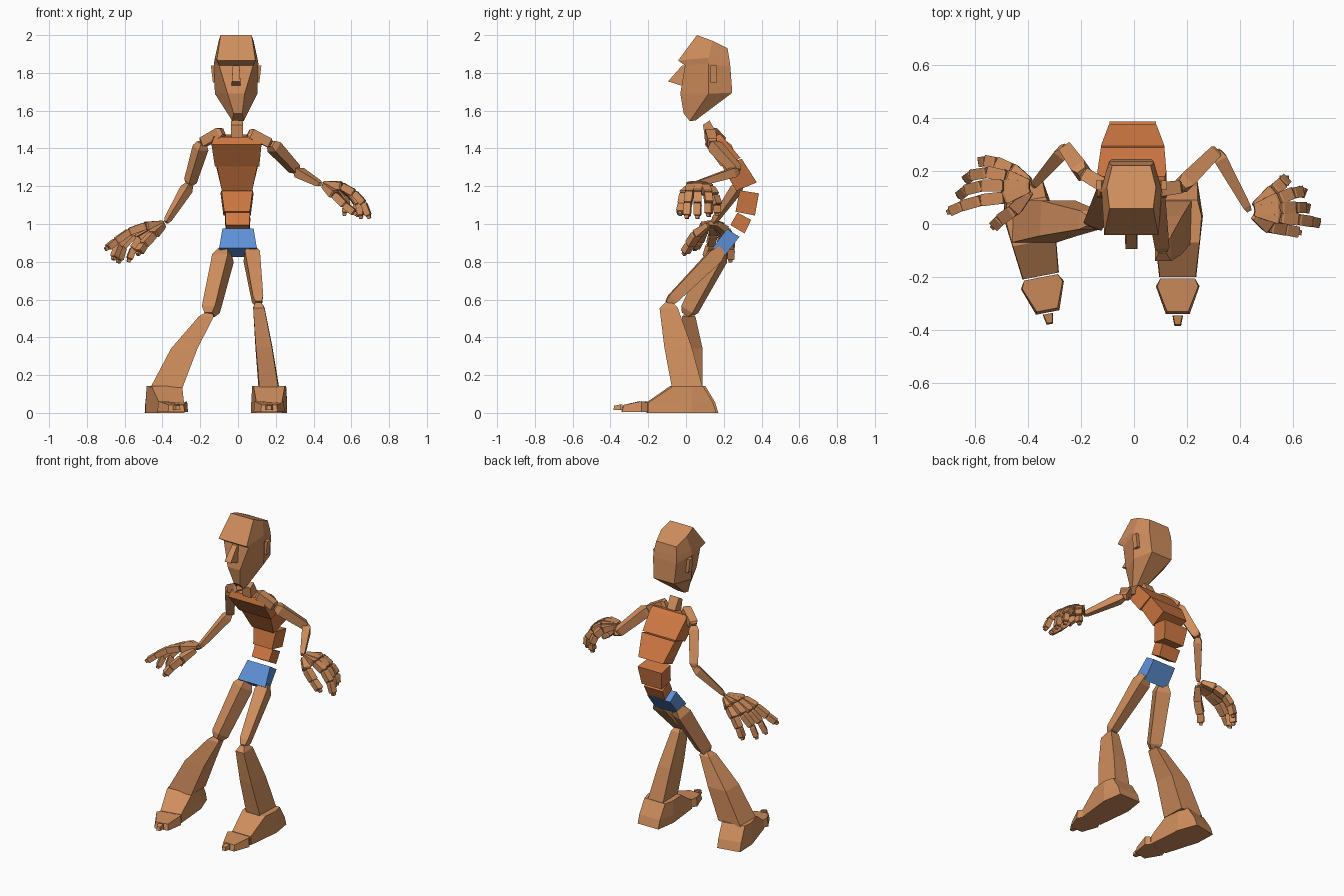
import bpy, bmesh
from mathutils import Vector, Matrix


def mat(name, rgb):
    m = bpy.data.materials.new(name)
    m.diffuse_color = (*rgb, 1)
    return m


SKIN = mat("skin", (0.63, 0.27, 0.11))
SHIRT = mat("shirt", (0.63, 0.19, 0.055))
BLUE = mat("shorts", (0.11, 0.28, 0.68))


def skin_rings(name, rings, m=SKIN):
    """Flat-faced solid through a list of point rings."""
    bm = bmesh.new()
    vr = [[bm.verts.new(p) for p in r] for r in rings]
    n = len(vr[0])
    for a, b in zip(vr, vr[1:]):
        for i in range(n):
            j = (i + 1) % n
            bm.faces.new((a[i], a[j], b[j], b[i]))
    bm.faces.new(vr[0][::-1])
    bm.faces.new(vr[-1])
    bmesh.ops.recalc_face_normals(bm, faces=bm.faces)
    me = bpy.data.meshes.new(name)
    bm.to_mesh(me)
    bm.free()
    me.materials.append(m)
    ob = bpy.data.objects.new(name, me)
    bpy.context.collection.objects.link(ob)
    return ob


def block(name, rings, m=SKIN):
    """Each ring: centre x, then (y, z, width) stations from front to back."""
    out = []
    for cx, *st in rings:
        left = [(cx - w / 2, y, z) for y, z, w in st]
        right = [(cx + w / 2, y, z) for y, z, w in reversed(st)]
        out.append(left + right)
    return skin_rings(name, out, m)


def bone(name, a, b, w0, w1, flat=1.0, tip=0.6):
    """Tapered limb piece from a to b with narrowed ends."""
    a, b = Vector(a), Vector(b)
    d = b - a
    side = d.cross(Vector((0, 0, 1))).normalized()
    up = side.cross(d).normalized() * flat
    rings = []
    for t, w in ((0, w0 * tip), (0.12, w0), (0.92, w1), (1, w1 * tip)):
        c = a + d * t
        rings.append([c + (side * i + up * j) * w / 2
                      for i, j in ((-1, -1), (1, -1), (1, 1), (-1, 1))])
    return skin_rings(name, rings)


# head, nose, ears, neck
block("head", [
    (0, (-.012, 1.585, .045), (.02, 1.545, .06), (.05, 1.548, .05)),
    (-.01, (-.03, 1.69, .09), (.12, 1.69, .225), (.245, 1.695, .15)),
    (-.01, (-.005, 1.84, .18), (.12, 1.85, .235), (.235, 1.83, .17)),
    (-.01, (-.042, 1.865, .205), (.12, 1.88, .225), (.23, 1.87, .165)),
    (-.01, (.058, 2.0, .165), (.14, 1.97, .185), (.22, 1.93, .145))])
block("nose", [
    (-.01, (-.095, 1.755, .045), (.0, 1.725, .05)),
    (-.01, (-.02, 1.84, .035), (.02, 1.84, .035))])
for s, side in ((-1, "left"), (1, "right")):
    block("ear_" + side, [
        (-.01 + s * .113, (.13, 1.75, .02), (.165, 1.75, .02)),
        (-.01 + s * .123, (.13, 1.84, .022), (.165, 1.84, .022))])
block("neck", [
    (-.005, (.10, 1.455, .06), (.165, 1.475, .06)),
    (-.005, (.09, 1.525, .065), (.125, 1.548, .065))])

# torso stack
block("chest_upper", [
    (-.005, (.185, 1.305, .235), (.288, 1.35, .24)),
    (-.008, (.10, 1.42, .265), (.20, 1.455, .26)),
    (-.008, (.11, 1.46, .24), (.18, 1.475, .25))], SHIRT)
block("chest_lower", [
    (-.005, (.265, 1.175, .16), (.375, 1.22, .18)),
    (-.005, (.19, 1.31, .215), (.295, 1.345, .24))], SHIRT)
block("waist_upper", [
    (-.005, (.262, 1.065, .135), (.365, 1.045, .145)),
    (-.005, (.285, 1.178, .165), (.386, 1.162, .175))], SHIRT)
block("waist_lower", [
    (-.002, (.235, .995, .125), (.31, .95, .125)),
    (-.002, (.272, 1.06, .13), (.345, 1.022, .135))], SHIRT)
block("pelvis", [
    (0, (.14, .873, .2), (.2, .825, .17)),
    (0, (.217, .975, .165), (.283, .932, .165))], BLUE)

# legs
bone("thigh_right", (.068, .19, .865), (.107, -.095, .58), .08, .055)
bone("thigh_left", (-.07, .185, .86), (-.15, .005, .52), .09, .075)
block("shin_right", [
    (.163, (-.075, .135, .10), (.088, .135, .11)),
    (.137, (-.115, .35, .085), (.03, .35, .09)),
    (.11, (-.14, .555, .06), (-.045, .56, .06)),
    (.107, (-.11, .585, .03), (-.07, .585, .03))])
block("shin_left", [
    (-.378, (-.07, .135, .17), (.088, .135, .16)),
    (-.285, (-.045, .34, .14), (.088, .34, .13)),
    (-.168, (-.02, .51, .08), (.05, .51, .07)),
    (-.155, (-.005, .53, .04), (.03, .53, .04))])


# feet with toe block and toe tip
def foot(side, x, turn):
    parts = [
        block("foot", [
            (0, (-.2, 0, .14), (.03, 0, .19), (.16, 0, .15)),
            (0, (-.2, .055, .135), (.03, .055, .19), (.143, .055, .15)),
            (0, (-.07, .142, .165), (.03, .142, .18), (.09, .142, .15))]),
        block("toes", [
            (0, (-.34, .004, .09), (-.235, .004, .165), (-.205, .004, .13)),
            (0, (-.33, .042, .08), (-.235, .062, .155), (-.205, .055, .13))]),
        block("toe_tip", [
            (0, (-.385, .015, .025), (-.345, .015, .04)),
            (0, (-.38, .038, .02), (-.345, .045, .035))])]
    for p in parts:
        p.name += "_" + side
        p.data.transform(Matrix.Translation((x, 0, 0)) @ Matrix.Rotation(turn, 4, 'Z'))


foot("right", .165, 0)
foot("left", -.39, .19)

# arms
ARMS = {
    "right": [(.055, .125, 1.485), (.175, .14, 1.425), (.31, .275, 1.28), (.435, .05, 1.21)],
    "left": [(-.08, .125, 1.49), (-.19, .19, 1.43), (-.257, .285, 1.21), (-.38, .145, 1.01)],
}
WIDTHS = (("collarbone", .055, .05), ("upper_arm", .062, .05), ("forearm", .05, .03))
for side, pts in ARMS.items():
    for (nm, w0, w1), a, b in zip(WIDTHS, pts, pts[1:]):
        bone(f"{nm}_{side}", a, b, w0, w1)

# hands: each finger is a palm bone, two joints and an end joint
HANDS = {
    "right": [
        [(.455, .03, 1.205), (.51, -.01, 1.155), (.565, -.02, 1.10), (.615, -.03, 1.06)],
        [(.455, .045, 1.215), (.55, .025, 1.2), (.615, .018, 1.165), (.665, .01, 1.11), (.69, .005, 1.045)],
        [(.455, .052, 1.215), (.55, .06, 1.205), (.605, .062, 1.165), (.64, .062, 1.11), (.65, .06, 1.045)],
        [(.455, .06, 1.215), (.545, .095, 1.2), (.595, .115, 1.16), (.63, .122, 1.11), (.635, .12, 1.055)],
        [(.455, .066, 1.21), (.525, .125, 1.19), (.555, .15, 1.15), (.57, .165, 1.1), (.565, .165, 1.06)]],
    "left": [
        [(-.395, .12, .995), (-.45, .055, .945), (-.5, .02, .89), (-.525, -.005, .85)],
        [(-.395, .135, 1.005), (-.49, .10, .99), (-.575, .09, .96), (-.645, .07, .91), (-.69, .05, .875)],
        [(-.395, .145, 1.005), (-.49, .145, .99), (-.57, .145, .95), (-.63, .13, .89), (-.655, .11, .825)],
        [(-.395, .152, 1.005), (-.48, .18, .985), (-.55, .195, .945), (-.61, .185, .88), (-.63, .17, .81)],
        [(-.395, .16, 1.0), (-.46, .205, .965), (-.515, .23, .925), (-.555, .238, .87), (-.575, .235, .815)]],
}
NAMES = ("thumb", "index", "middle", "ring", "little")
for side, fingers in HANDS.items():
    for nm, path in zip(NAMES, fingers):
        for k, (a, b) in enumerate(zip(path, path[1:])):
            w = .05 - .004 * k
            bone(f"{nm}_{side}_{k}", a, b, .034 if k == 0 else w, w, .85, .8)
        # small fingertip
        a, b = Vector(path[-2]), Vector(path[-1])
        d = (b - a).normalized()
        bone(f"{nm}_{side}_tip", b, b + d * .018, .022, .018)
